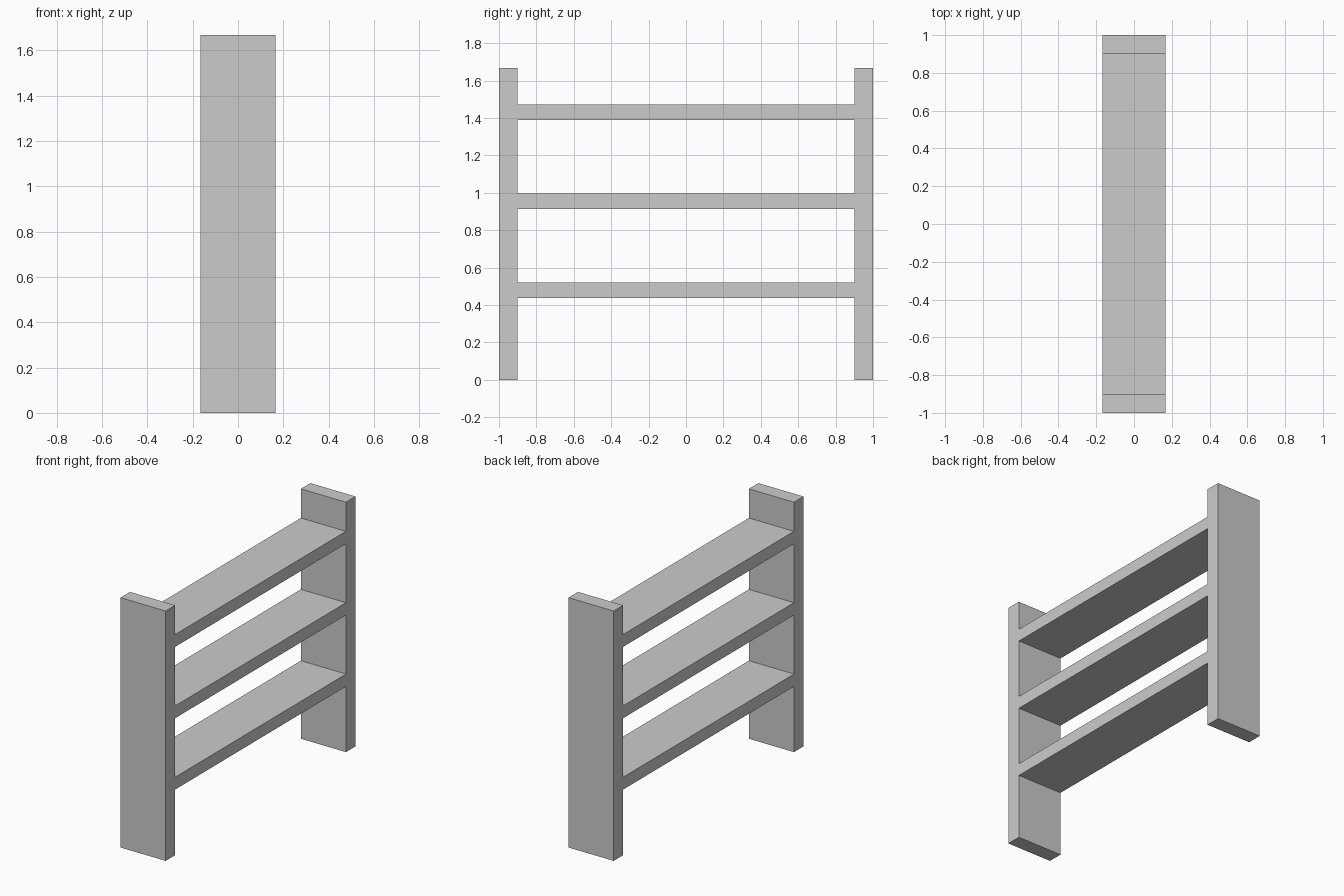
import bpy

if "Cube" in bpy.data.objects:
    bpy.data.objects.remove(bpy.data.objects["Cube"])

DEPTH = 0.333      # along x
HEIGHT = 1.667
PANEL = 0.1        # side panel thickness
SHELF = 0.083      # shelf thickness


def box(name, size, centre):
    bpy.ops.mesh.primitive_cube_add(size=1, location=centre)
    ob = bpy.context.object
    ob.name = name
    ob.scale = size
    bpy.ops.object.transform_apply(location=False, rotation=False, scale=True)
    return ob


# Upright side panels
for side, label in ((-1, "front"), (1, "back")):
    box(f"side_panel_{label}", (DEPTH, PANEL, HEIGHT),
        (0, side * (1 - PANEL / 2), HEIGHT / 2))

# Shelves spanning between the panels
for label, z in (("lower", 0.479), ("middle", 0.955), ("upper", 1.431)):
    box(f"shelf_{label}", (DEPTH, 2 - 2 * PANEL, SHELF), (0, 0, z))
